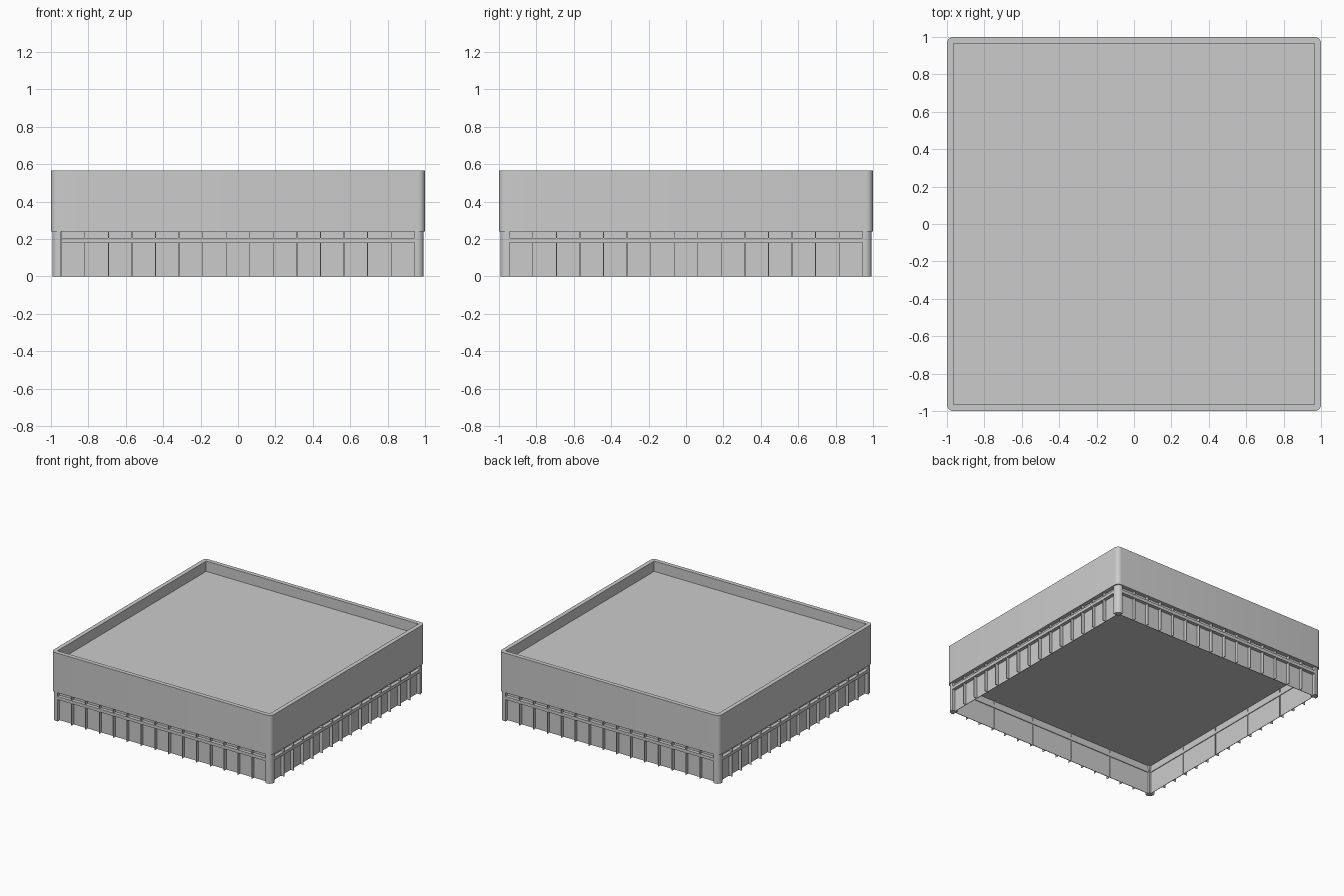
import bpy, bmesh, math
from mathutils import Matrix, Vector

if "Cube" in bpy.data.objects:
    bpy.data.objects.remove(bpy.data.objects["Cube"])

TOP, ROOF, SOFFIT = 0.565, 0.48, 0.24
RAIL_LO, RAIL_HI = 0.18, 0.205
FACE, GLASS, POST = 0.993, 0.965, 0.945   # wall face, glass plane, inner side of posts
PANES = 15


def finish(name, bm):
    bmesh.ops.recalc_face_normals(bm, faces=bm.faces)
    me = bpy.data.meshes.new(name)
    bm.to_mesh(me)
    bm.free()
    ob = bpy.data.objects.new(name, me)
    bpy.context.collection.objects.link(ob)
    bpy.ops.object.select_all(action='DESELECT')
    ob.select_set(True)
    bpy.context.view_layer.objects.active = ob
    bpy.ops.object.shade_smooth_by_angle(angle=math.radians(35))
    return ob


def four_sided(name, boxes):
    """Boxes (min, max) described on the front side, repeated on all four sides."""
    bm = bmesh.new()
    for k in range(4):
        turn = Matrix.Rotation(k * math.pi / 2, 4, 'Z')
        for lo, hi in boxes:
            lo, hi = Vector(lo), Vector(hi)
            m = turn @ Matrix.Translation((lo + hi) / 2) @ Matrix.Diagonal((*(hi - lo), 1))
            bmesh.ops.create_cube(bm, size=1, matrix=m)
    return finish(name, bm)


def arc(cx, cy, r, start, n=6):
    return [(cx + r * math.cos(start + i * math.pi / 2 / n),
             cy + r * math.sin(start + i * math.pi / 2 / n)) for i in range(n + 1)]


def extrude_profile(bm, pts, z0, z1):
    """Closed prism; returns its top face."""
    lo = [bm.verts.new((x, y, z0)) for x, y in pts]
    hi = [bm.verts.new((x, y, z1)) for x, y in pts]
    n = len(pts)
    for i in range(n):
        j = (i + 1) % n
        bm.faces.new((lo[i], lo[j], hi[j], hi[i]))
    bm.faces.new(lo[::-1])
    return bm.faces.new(hi)


# upper wall band with rounded corners and soffit
r = 0.035
c = 1 - r
outline = [p for k, (sx, sy) in enumerate([(1, 1), (-1, 1), (-1, -1), (1, -1)])
           for p in arc(sx * c, sy * c, r, k * math.pi / 2)]
bm = bmesh.new()
top = extrude_profile(bm, outline, SOFFIT, TOP)
# parapet rim and sunken roof deck
bm.faces.remove(top)
bm.verts.ensure_lookup_table()
n = len(outline)
rim = bm.verts[n:2 * n]
i = 0.965
corners = [(i, i), (-i, i), (-i, -i), (i, -i)]
up = [bm.verts.new((x, y, TOP)) for x, y in corners]
dn = [bm.verts.new((x, y, ROOF)) for x, y in corners]
m = n // 4
for k in range(4):
    j = (k + 1) % 4
    run = rim[k * m:(k + 1) * m]
    for a, b in zip(run, run[1:]):
        bm.faces.new((a, b, up[k]))
    bm.faces.new((run[-1], rim[j * m], up[j], up[k]))
    bm.faces.new((up[k], up[j], dn[j], dn[k]))
bm.faces.new(dn)
finish("parapet_and_roof", bm)

# corner posts with rounded outer edge
bm = bmesh.new()
pr = 0.035
base = [(POST, POST), (FACE, POST)] + arc(FACE - pr, FACE - pr, pr, 0) + [(POST, FACE)]
for k in range(4):
    rot = Matrix.Rotation(k * math.pi / 2, 2)
    extrude_profile(bm, [tuple(rot @ Vector(p)) for p in base], 0, SOFFIT)
finish("corner_posts", bm)

# glazing, set back from the wall face
four_sided("window_glass", [((-POST, -GLASS, 0), (POST, -GLASS + 0.004, SOFFIT))])

# transom rail between main windows and upper lights
four_sided("transom_rail", [((-POST, -FACE, RAIL_LO), (POST, -GLASS + 0.01, RAIL_HI))])

# thin fins dividing the panes, both below and above the rail
t = 0.002
fins = []
for k in range(1, PANES):
    x = -POST + k * 2 * POST / PANES
    for z0, z1 in ((0, RAIL_LO), (RAIL_HI, SOFFIT)):
        fins.append(((x - t, -FACE, z0), (x + t, -GLASS, z1)))
four_sided("window_fins", fins)

# inner mullions, one per three panes
inner = []
for k in range(3, PANES, 3):
    x = -POST + k * 2 * POST / PANES
    inner.append(((x - t, -GLASS, 0), (x + t, -GLASS + 0.01, SOFFIT)))
four_sided("inner_mullions", inner)
